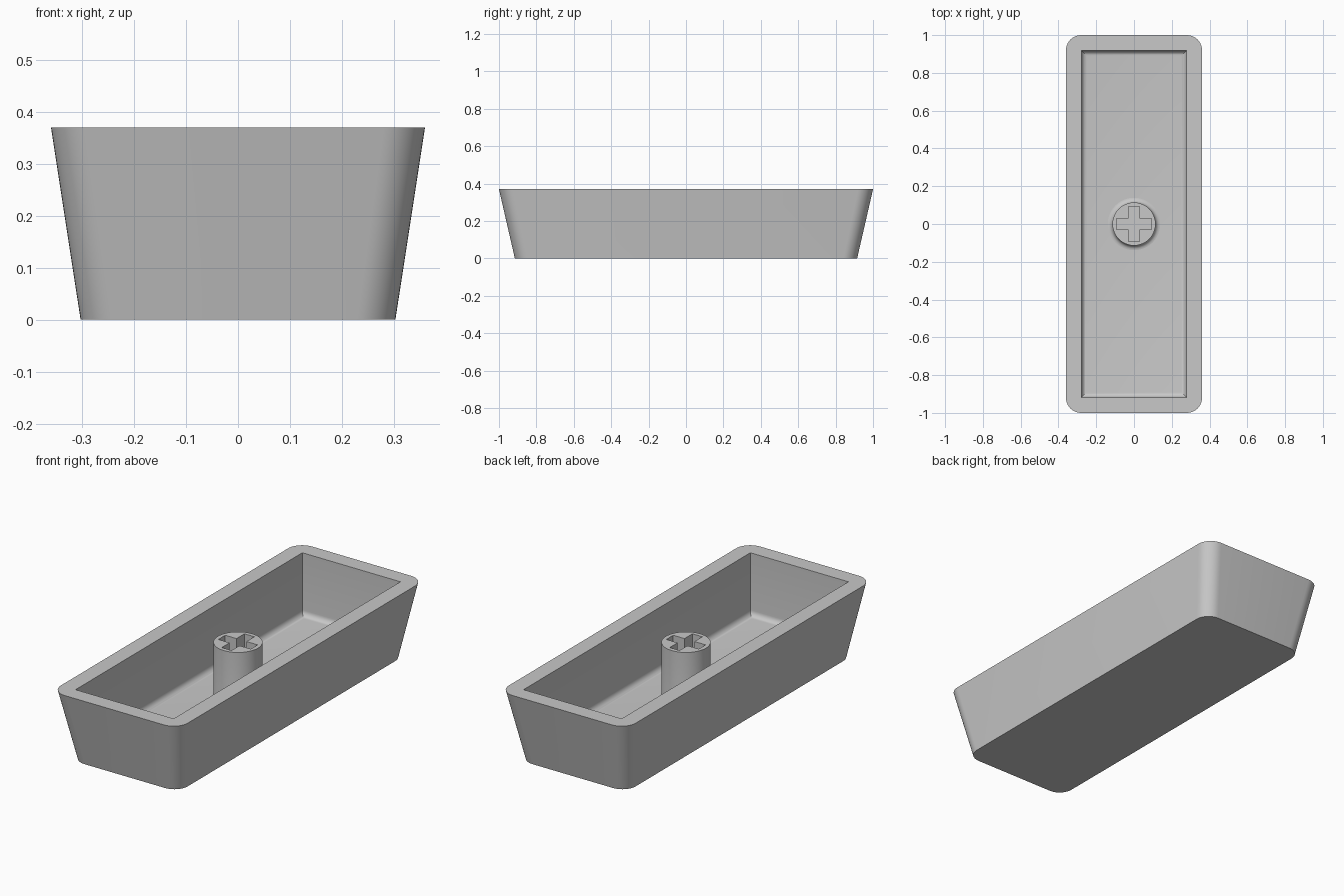
import bpy, bmesh, math

if "Cube" in bpy.data.objects:
    bpy.data.objects.remove(bpy.data.objects["Cube"])

HEIGHT, FLOOR, FILLET = 0.37, 0.05, 0.028

grey = bpy.data.materials.new("plain_grey")
grey.diffuse_color = (0.58, 0.58, 0.58, 1)
grey.use_nodes = True
grey.node_tree.nodes["Principled BSDF"].inputs["Base Color"].default_value = grey.diffuse_color


def rounded_rect(hx, hy, r, z, seg=10):
    """Rectangle outline with arc corners, counter-clockwise."""
    pts = []
    for k, (sx, sy) in enumerate([(1, 1), (-1, 1), (-1, -1), (1, -1)]):
        for i in range(seg + 1):
            a = math.pi / 2 * (k + i / seg)
            pts.append((sx * (hx - r) + r * math.cos(a),
                        sy * (hy - r) + r * math.sin(a), z))
    return pts


def rect(hx, hy, z):
    return [(hx, hy, z), (-hx, hy, z), (-hx, -hy, z), (hx, -hy, z)]


def circle(r, z, n=48):
    return [(r * math.cos(math.tau * i / n), r * math.sin(math.tau * i / n), z)
            for i in range(n)]


def plus(length, width, z):
    """Cross outline made of four turned copies of one arm."""
    pts = []
    for k in range(4):
        c, s = round(math.cos(k * math.pi / 2)), round(math.sin(k * math.pi / 2))
        for x, y in [(length, -width), (length, width), (width, width)]:
            pts.append((c * x - s * y, s * x + c * y, z))
    return pts


def add_ring(bm, pts):
    return [bm.verts.new(p) for p in pts]


def loft(bm, outlines):
    """Skin equal-length outlines; return first and last vertex rings."""
    rings = [add_ring(bm, o) for o in outlines]
    for a, b in zip(rings, rings[1:]):
        for i in range(len(a)):
            j = (i + 1) % len(a)
            bm.faces.new((a[i], a[j], b[j], b[i]))
    return rings[0], rings[-1]


def fill_between(bm, outer, inner):
    """Flat face between an outer outline and a hole."""
    edges = []
    for ring in (outer, inner):
        for i, v in enumerate(ring):
            edges.append(bm.edges.get((v, ring[(i + 1) % len(ring)])))
    bmesh.ops.triangle_fill(bm, edges=edges, use_beauty=True, normal=(0, 0, 1))


def finish(bm, name):
    bmesh.ops.recalc_face_normals(bm, faces=bm.faces[:])
    mesh = bpy.data.meshes.new(name)
    bm.to_mesh(mesh)
    bm.free()
    mesh.materials.append(grey)
    obj = bpy.data.objects.new(name, mesh)
    bpy.context.collection.objects.link(obj)
    bpy.ops.object.select_all(action='DESELECT')
    obj.select_set(True)
    bpy.context.view_layer.objects.active = obj
    bpy.ops.object.shade_smooth_by_angle(angle=math.radians(30))
    return obj


arc = [math.pi / 2 * i / 6 for i in range(7)]

# Tray: flared outer shell, flat rim, straight cavity with filleted floor
bm = bmesh.new()
base, rim = loft(bm, [rounded_rect(0.303, 0.915, 0.075, 0),
                      rounded_rect(0.36, 1.0, 0.08, HEIGHT)])
bm.faces.new(base)
cavity = [rect(0.278, 0.918, HEIGHT)]
for a in arc:
    inset = FILLET * (1 - math.cos(a))
    cavity.append(rect(0.278 - inset, 0.918 - inset,
                       FLOOR + FILLET * (1 - math.sin(a))))
opening, floor = loft(bm, cavity)
bm.faces.new(floor)
fill_between(bm, rim, opening)
finish(bm, "tray")

# Stem: round post flaring into the floor, with a cross-shaped socket
bm = bmesh.new()
R, TOP, FLARE = 0.114, 0.337, 0.025
post = [circle(R + FLARE, FLOOR - 0.015)]
for a in arc:
    post.append(circle(R + FLARE * (1 - math.sin(a)),
                       FLOOR + FLARE * (1 - math.cos(a))))
post.append(circle(R, TOP))
foot, top = loft(bm, post)
bm.faces.new(foot)
mouth, bottom = loft(bm, [plus(0.092, 0.028, TOP), plus(0.092, 0.028, 0.13)])
bm.faces.new(bottom)
fill_between(bm, top, mouth)
finish(bm, "stem")
